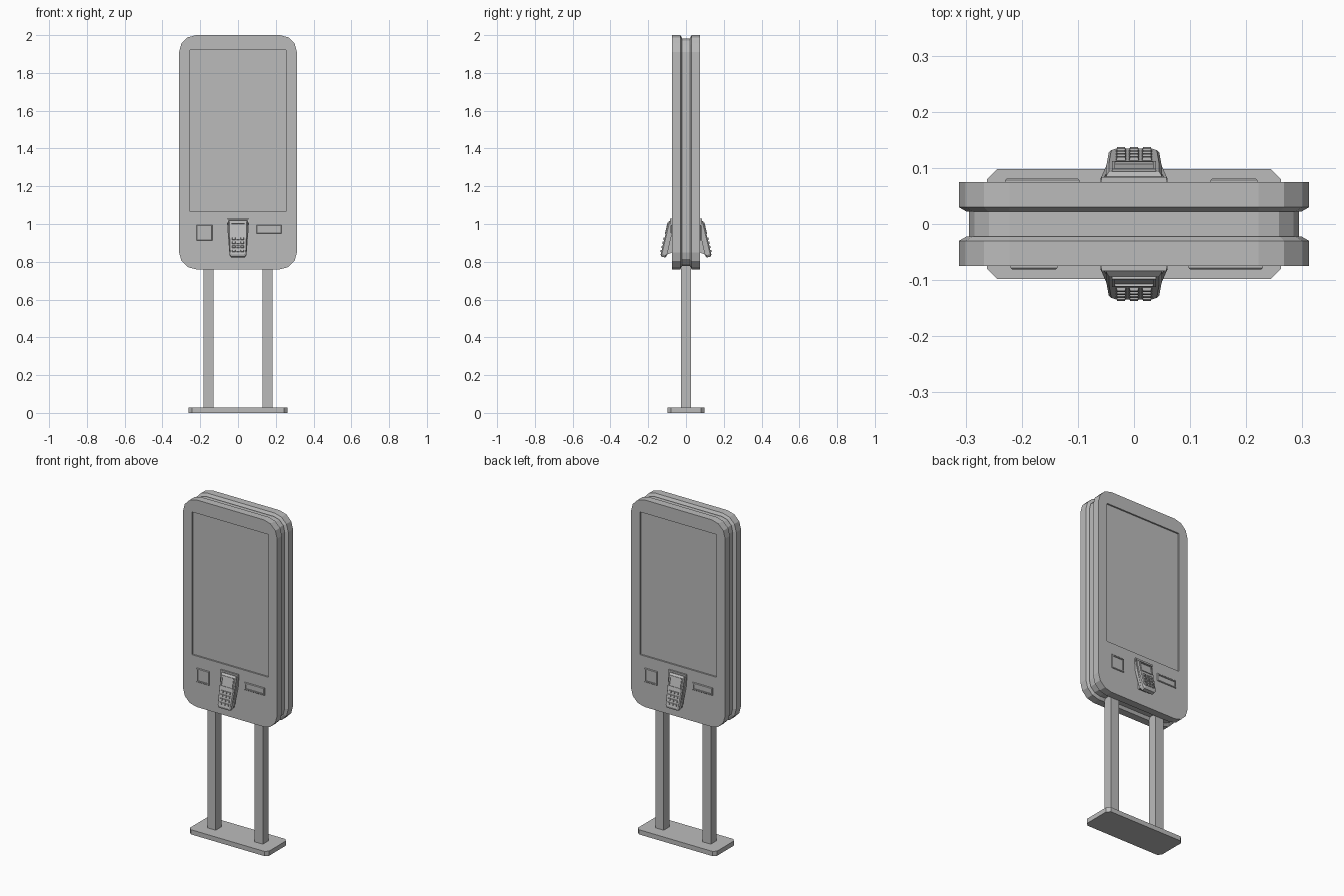
import bpy, bmesh
from math import sin, cos, pi, radians
from mathutils import Matrix, Vector

if "Cube" in bpy.data.objects:
    bpy.data.objects.remove(bpy.data.objects["Cube"])

grey = bpy.data.materials.new("plain grey")
grey.use_nodes = True
GREY = (0.5, 0.5, 0.5, 1)
grey.diffuse_color = GREY
grey.node_tree.nodes["Principled BSDF"].inputs["Base Color"].default_value = GREY


def finish(name, bm, matrix=None):
    if matrix is not None:
        bm.transform(matrix)
    bmesh.ops.recalc_face_normals(bm, faces=bm.faces)
    mesh = bpy.data.meshes.new(name)
    bm.to_mesh(mesh)
    bm.free()
    mesh.materials.append(grey)
    obj = bpy.data.objects.new(name, mesh)
    bpy.context.collection.objects.link(obj)
    return obj


def add_box(bm, lo, hi):
    lo, hi = Vector(lo), Vector(hi)
    m = Matrix.Translation((lo + hi) / 2) @ Matrix.Diagonal((hi - lo).to_4d())
    return bmesh.ops.create_cube(bm, size=1, matrix=m)["verts"]


def rounded(half_w, half_h, r, steps=3):
    """Outline of a rounded rectangle."""
    pts = []
    for q, (sx, sy) in enumerate(((1, 1), (-1, 1), (-1, -1), (1, -1))):
        for i in range(steps + 1):
            a = (q + i / steps) * pi / 2
            pts.append((sx * (half_w - r) + r * cos(a), sy * (half_h - r) + r * sin(a)))
    return pts


def loft(bm, rings):
    """Join equal-length rings of points and cap both ends."""
    rings = [[bm.verts.new(p) for p in ring] for ring in rings]
    n = len(rings[0])
    for a, b in zip(rings, rings[1:]):
        for i in range(n):
            bm.faces.new((a[i], a[(i + 1) % n], b[(i + 1) % n], b[i]))
    bm.faces.new(rings[0])
    bm.faces.new(rings[-1])


MID_Z = 1.38


def slab(bm, sections):
    """Upright rounded slab from (y, inset) sections."""
    loft(bm, [[(x, y, MID_Z + z) for x, z in rounded(0.312 - i, 0.62 - i, 0.09 - i)]
              for y, i in sections])


def cut(obj, cutter):
    cutter.hide_render = True
    mod = obj.modifiers.new("recess", "BOOLEAN")
    mod.operation, mod.solver, mod.object = "DIFFERENCE", "EXACT", cutter
    bpy.context.view_layer.update()
    done = bpy.data.meshes.new_from_object(obj.evaluated_get(bpy.context.evaluated_depsgraph_get()))
    obj.modifiers.clear()
    obj.data = done
    bpy.data.objects.remove(cutter)


def framed_plate(bm, x0, x1, z0, z1):
    """Raised plate with bevelled rim and sunken centre."""
    def ring(i, y):
        return [(x0 + i, y, z0 + i), (x1 - i, y, z0 + i), (x1 - i, y, z1 - i), (x0 + i, y, z1 - i)]
    loft(bm, [ring(0, -0.07), ring(0, -0.078), ring(0.003, -0.081),
              ring(0.009, -0.081), ring(0.009, -0.0765)])


# Base plate and posts
bm = bmesh.new()
loft(bm, [[(x, y, z) for x, y in rounded(0.262, 0.098, 0.018, 1)] for z in (0, 0.028)])
finish("base_plate", bm)
for name, s in (("left_post", 1), ("right_post", -1)):
    bm = bmesh.new()
    add_box(bm, (s * 0.156 - 0.027, -0.027, 0.02), (s * 0.156 + 0.027, 0.027, 0.79))
    finish(name, bm)

# Recessed core between the two display panels
bm = bmesh.new()
slab(bm, [(-0.04, 0.018), (0.04, 0.018)])
finish("core", bm)

TILT = Matrix.Translation((0, -0.1, 0.926)) @ Matrix.Rotation(radians(-13.5), 4, "X")

for side, turn in (("front", 0), ("back", pi)):
    spin = Matrix.Rotation(turn, 4, "Z")

    # Display panel with sunken screen
    bm = bmesh.new()
    slab(bm, [(-0.022, 0.014), (-0.03, 0), (-0.075, 0)])
    panel = finish(side + "_panel", bm, spin)
    bm = bmesh.new()
    add_box(bm, (-0.253, -0.1, 1.065), (0.253, -0.066, 1.92))
    cut(panel, finish("screen_cutter", bm, spin))

    # Scanner window and receipt slot
    bm = bmesh.new()
    framed_plate(bm, -0.22, -0.136, 0.912, 0.995)
    finish(side + "_scanner", bm, spin)
    bm = bmesh.new()
    framed_plate(bm, 0.097, 0.23, 0.95, 0.995)
    finish(side + "_receipt_slot", bm, spin)

    # Wedge bracket with side wings and top lip
    bm = bmesh.new()
    wedge = [(-0.07, 1.01), (-0.08, 1.01), (-0.108, 0.835), (-0.07, 0.85)]
    loft(bm, [[(x, y, z) for y, z in wedge] for x in (-0.036, 0.036)])
    wing = [(-0.07, 1.025), (-0.08, 1.025), (-0.11, 0.86), (-0.1, 0.835), (-0.07, 0.97)]
    for s in (-1, 1):
        loft(bm, [[(s * (x - 0.08 * (1.025 - z)), y, z) for y, z in wing]
                  for x in (0.054, 0.06)])
    add_box(bm, (-0.058, -0.084, 1.02), (0.058, -0.07, 1.03))
    finish(side + "_terminal_bracket", bm, spin)

    # Card terminal body, wider at the top
    bm = bmesh.new()
    outline = [(-0.05, 0.093), (0.05, 0.093), (0.05, 0.03), (0.045, -0.09),
               (0.036, -0.103), (-0.036, -0.103), (-0.045, -0.09), (-0.05, 0.03)]
    loft(bm, [[(x * k, y, z * k) for x, z in outline]
              for y, k in ((0.02, 0.93), (0.013, 1), (-0.007, 1), (-0.013, 0.9))])
    finish(side + "_terminal", bm, spin @ TILT)

    # Terminal screen rim
    bm = bmesh.new()
    for lo, hi in (((-0.039, 0.074), (0.039, 0.08)), ((-0.039, 0.018), (0.039, 0.023)),
                   ((-0.039, 0.023), (-0.034, 0.074)), ((0.034, 0.023), (0.039, 0.074))):
        add_box(bm, (lo[0], -0.017, lo[1]), (hi[0], -0.012, hi[1]))
    finish(side + "_terminal_screen_rim", bm, spin @ TILT)

    # Keypad
    bm = bmesh.new()
    for row in range(4):
        for col in (-1, 0, 1):
            x, z = col * 0.023, -0.008 - row * 0.022
            verts = add_box(bm, (x - 0.009, -0.019, z - 0.007), (x + 0.009, -0.012, z + 0.007))
            for v in verts:
                if v.co.y < -0.015:
                    v.co.x += 0.002 if v.co.x < x else -0.002
                    v.co.z += 0.002 if v.co.z < z else -0.002
    finish(side + "_keypad", bm, spin @ TILT)
